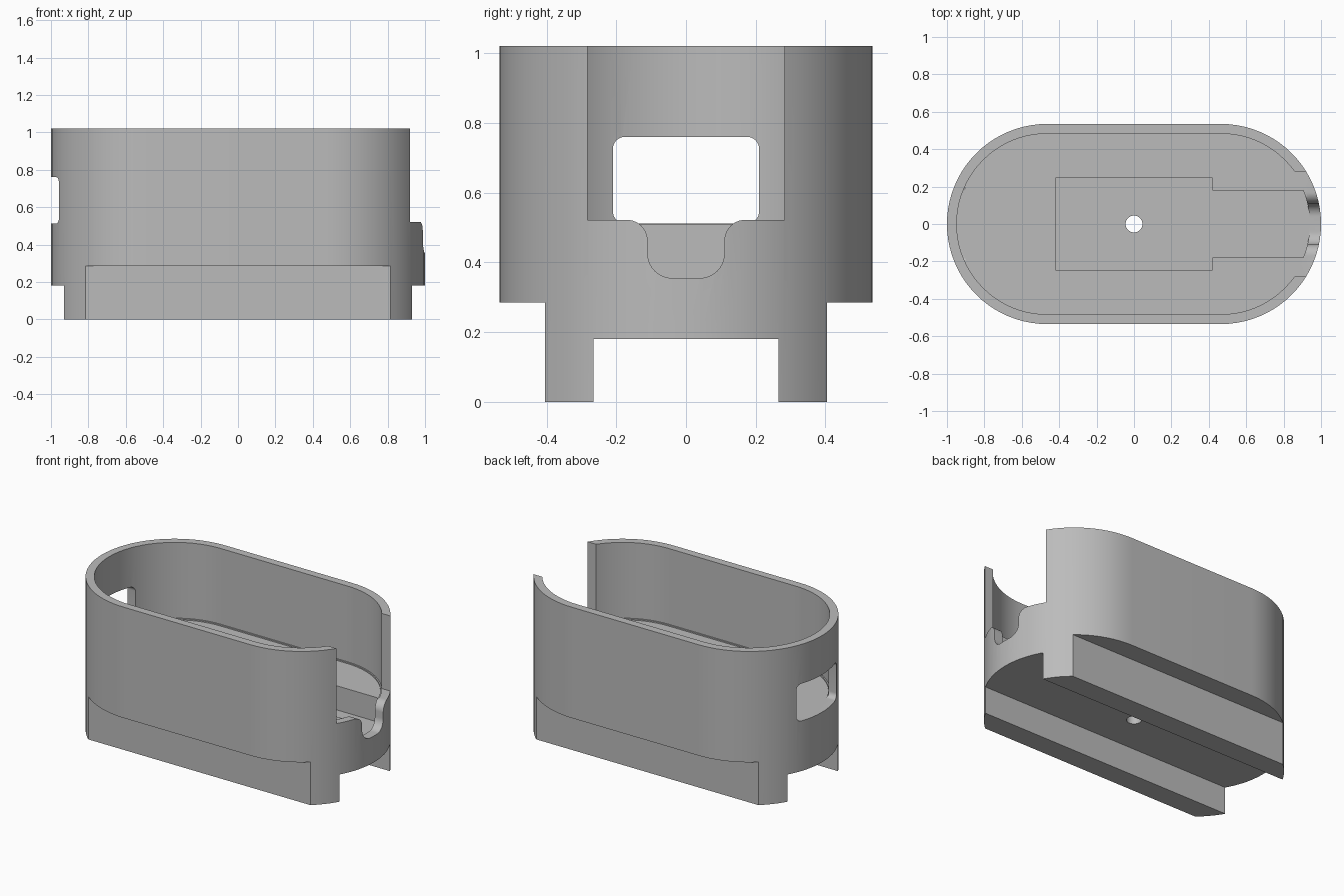
import bpy, bmesh, math

if "Cube" in bpy.data.objects:
    bpy.data.objects.remove(bpy.data.objects["Cube"], do_unlink=True)

HALF = 0.465     # half length of the straight sides
RADIUS = 0.535   # radius of the round ends
TOP = 1.02
FLOOR = 0.51
POCKET = 0.35

grey = bpy.data.materials.new("plain_grey")
grey.use_nodes = True
colour = (0.5, 0.5, 0.5, 1)
grey.diffuse_color = colour
grey.node_tree.nodes["Principled BSDF"].inputs["Base Color"].default_value = colour


def arc(cx, cy, r, start, end, steps):
    """Points on an arc, angles in degrees."""
    pts = []
    for i in range(steps + 1):
        a = math.radians(start + (end - start) * i / steps)
        pts.append((cx + r * math.cos(a), cy + r * math.sin(a)))
    return pts


def stadium(r):
    return arc(HALF, 0, r, -90, 90, 40) + arc(-HALF, 0, r, 90, 270, 40)


def rect(x0, x1, y0, y1):
    return [(x0, y0), (x1, y0), (x1, y1), (x0, y1)]


def rounded_rect(x0, x1, y0, y1, r):
    return (arc(x0 + r, y0 + r, r, 180, 270, 8) + arc(x1 - r, y0 + r, r, 270, 360, 8)
            + arc(x1 - r, y1 - r, r, 0, 90, 8) + arc(x0 + r, y1 - r, r, 90, 180, 8))


def prism(name, profile, lo, hi, axis="z"):
    """Extrude a profile along z (points are x, y) or along x (points are y, z)."""
    bm = bmesh.new()
    place = (lambda u, v, w: (u, v, w)) if axis == "z" else (lambda u, v, w: (w, u, v))
    low = [bm.verts.new(place(u, v, lo)) for u, v in profile]
    high = [bm.verts.new(place(u, v, hi)) for u, v in profile]
    bm.faces.new(low)
    bm.faces.new(high)
    n = len(profile)
    for i in range(n):
        j = (i + 1) % n
        bm.faces.new((low[i], low[j], high[j], high[i]))
    bmesh.ops.recalc_face_normals(bm, faces=bm.faces)
    mesh = bpy.data.meshes.new(name)
    bm.to_mesh(mesh)
    bm.free()
    mesh.materials.append(grey)
    obj = bpy.data.objects.new(name, mesh)
    bpy.context.collection.objects.link(obj)
    return obj


# Solid housing body
body = prism("housing_body", stadium(RADIUS), 0, TOP)
cutters = []


def cut(name, *args):
    obj = prism(name, *args)
    obj.hide_render = True
    cutters.append(obj)


# Underside: stepped-in runners with a channel between them
for side, name in ((-1, "front_step"), (1, "back_step")):
    y0, y1 = sorted((side * 0.405, side * 0.7))
    cut(name + "_cutter", rect(-1.2, 1.2, y0, y1), -0.1, 0.285)
cut("underside_channel_cutter", rect(-1.2, 1.2, -0.265, 0.265), -0.1, 0.18)

# Inside: cavity with a narrow ledge around the floor
cut("cavity_cutter", stadium(RADIUS - 0.052), 0.518, TOP + 0.1)
cut("floor_cutter", stadium(RADIUS - 0.06), FLOOR, 0.6)

# Sunken pocket that runs out into a channel at the round end
inner = RADIUS - 0.06
reach = math.degrees(math.asin(0.18 / inner))
pocket = ([(0.42, 0.18), (0.42, 0.245), (-0.42, 0.245), (-0.42, -0.245), (0.42, -0.245), (0.42, -0.18)]
          + arc(HALF, 0, inner, -reach, reach, 16))
cut("pocket_cutter", pocket, POCKET, 0.56)

# Central hole
cut("screw_hole_cutter", arc(0, 0, 0.045, 0, 348.75, 31), 0.05, 0.6)

# Left-out wall section and cable notch at one end, window at the other
cut("wall_gap_cutter", rect(0.8, 1.2, -0.282, 0.282), 0.522, TOP + 0.1)
half_notch = arc(0.04, 0.425, 0.07, -90, 0, 10) + arc(0.17, 0.462, 0.06, 180, 90, 10) + [(0.17, 0.6)]
notch = half_notch + [(-y, z) for y, z in reversed(half_notch)]
cut("cable_notch_cutter", notch, 0.8, 1.2, "x")
cut("window_cutter", rounded_rect(-0.21, 0.21, 0.512, 0.76, 0.035), -1.2, -0.75, "x")

# Apply the cuts
bpy.context.view_layer.objects.active = body
for cutter in cutters:
    mod = body.modifiers.new(cutter.name, "BOOLEAN")
    mod.operation = "DIFFERENCE"
    mod.solver = "EXACT"
    mod.object = cutter
    bpy.ops.object.modifier_apply(modifier=mod.name)
for cutter in cutters:
    bpy.data.objects.remove(cutter, do_unlink=True)

# Smooth round walls, sharp edges
bpy.ops.object.select_all(action="DESELECT")
body.select_set(True)
bpy.context.view_layer.objects.active = body
bpy.ops.object.shade_smooth_by_angle(angle=math.radians(30))
